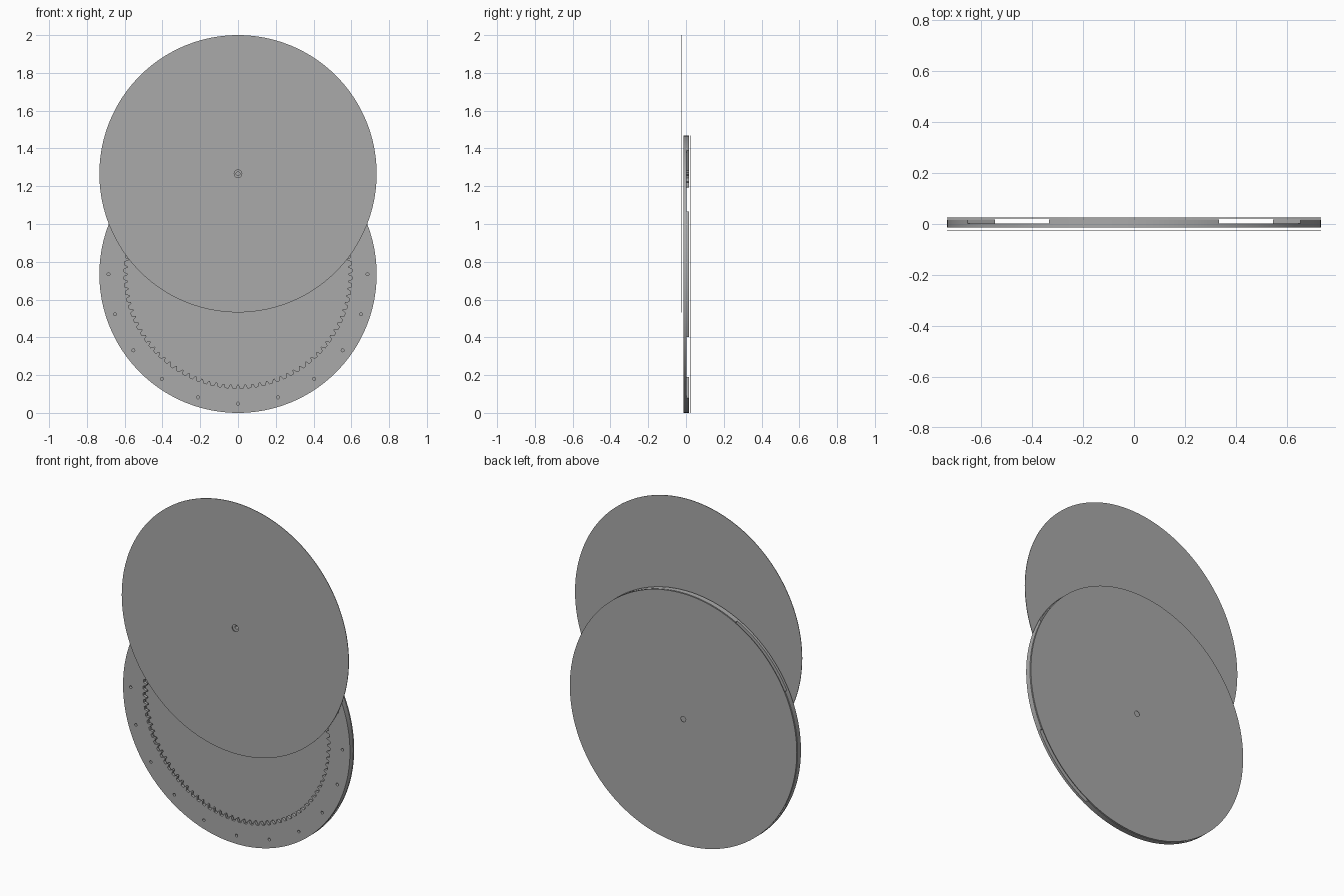
import bpy
import bmesh
from math import sin, cos, pi, radians

cube = bpy.data.objects.get("Cube")
if cube:
    bpy.data.objects.remove(cube, do_unlink=True)

R = 0.734             # radius of both discs and of the ring
LOW, HIGH = R, 2 - R  # heights of the two axes
BOLT_R = 0.685

grey = bpy.data.materials.new("plain_grey")
grey.use_nodes = True
colour = (0.4, 0.4, 0.4, 1)
grey.diffuse_color = colour
grey.node_tree.nodes["Principled BSDF"].inputs["Base Color"].default_value = colour


def circle(r, n, cx=0, cy=0):
    return [(cx + r * cos(2 * pi * i / n), cy + r * sin(2 * pi * i / n)) for i in range(n)]


def gear(root, tip, teeth, start=0):
    """Outline whose teeth go from the root radius to the tip radius."""
    pts = []
    for i in range(teeth):
        for frac, level in ((-0.3, 0), (-0.22, 0.4), (-0.1, 1), (0.1, 1), (0.22, 0.4), (0.3, 0)):
            a = start + 2 * pi * (i + frac) / teeth
            r = root + (tip - root) * level
            pts.append((r * cos(a), r * sin(a)))
    return pts


def bolt_holes(angles):
    return [circle(0.008, 14, BOLT_R * cos(radians(a)), BOLT_R * sin(radians(a))) for a in angles]


def plate(name, outlines, front, back, height):
    """Flat plate with holes, standing upright between two depths."""
    curve = bpy.data.curves.new(name, "CURVE")
    curve.dimensions = "2D"
    curve.fill_mode = "BOTH"
    curve.extrude = (back - front) / 2
    for pts in outlines:
        spline = curve.splines.new("POLY")
        spline.points.add(len(pts) - 1)
        for p, (x, y) in zip(spline.points, pts):
            p.co = (x, y, 0, 1)
        spline.use_cyclic_u = True
    obj = bpy.data.objects.new(name, curve)
    bpy.context.collection.objects.link(obj)
    obj.location = (0, (front + back) / 2, height)
    obj.rotation_euler.x = pi / 2
    bpy.ops.object.select_all(action="DESELECT")
    obj.select_set(True)
    bpy.context.view_layer.objects.active = obj
    bpy.ops.object.convert(target="MESH")
    obj = bpy.context.object
    # Weld the caps to the walls
    bm = bmesh.new()
    bm.from_mesh(obj.data)
    bmesh.ops.remove_doubles(bm, verts=bm.verts, dist=0.00005)
    bmesh.ops.recalc_face_normals(bm, faces=bm.faces)
    bm.to_mesh(obj.data)
    bm.free()
    obj.data.materials.clear()
    obj.data.materials.append(grey)
    bpy.ops.object.shade_smooth_by_angle(angle=radians(25))
    return obj


# Thin outer discs
plate("front_disc", [circle(R, 160), circle(0.02, 24)], -0.026, -0.023, HIGH)
plate("back_disc", [circle(R, 160), circle(0.016, 24)], 0.022, 0.025, LOW)

# Ring with inner teeth and a bolt circle
plate("toothed_ring",
      [circle(R, 160), gear(0.604, 0.585, 96)] + bolt_holes(range(0, 360, 18)),
      -0.014, 0.002, LOW)

# Small gear meshing with the top of the ring
plate("small_gear", [gear(0.05, 0.076, 10, pi / 2 + pi / 10), circle(0.01, 20)],
      -0.014, 0.017, HIGH)

# Four curved spacers behind the ring
for side, middle in (("left", 0), ("top", 90), ("right", 180), ("bottom", 270)):
    span = [radians(middle - 27 + 54 * i / 24) for i in range(25)]
    outline = [(R * cos(a), R * sin(a)) for a in span]
    outline += [(0.612 * cos(a), 0.612 * sin(a)) for a in reversed(span)]
    plate(side + "_spacer", [outline] + bolt_holes((middle - 18, middle, middle + 18)),
          0.002, 0.017, LOW)
